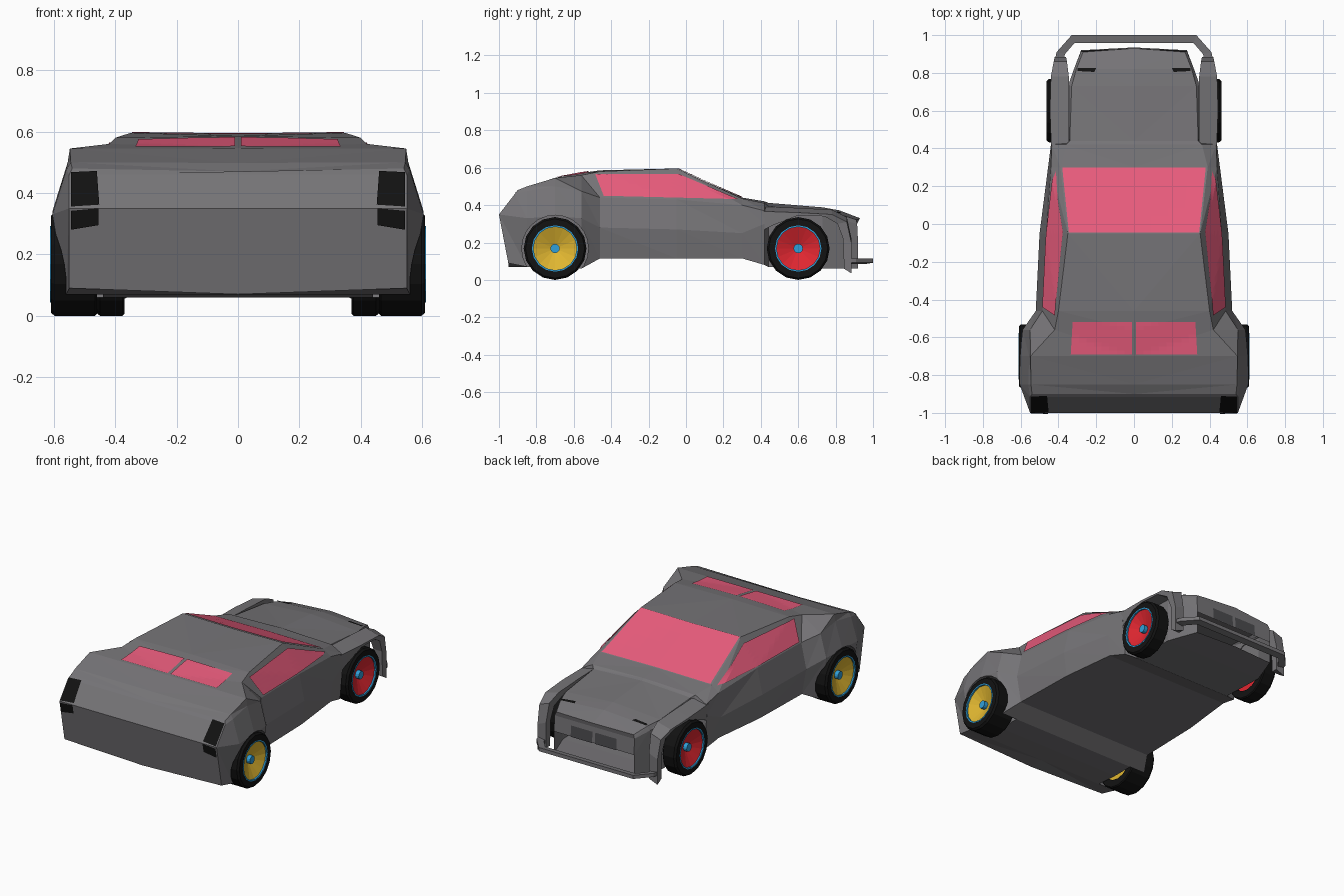
import bpy, bmesh, math
from mathutils import Vector
from mathutils.bvhtree import BVHTree

if "Cube" in bpy.data.objects:
    bpy.data.objects.remove(bpy.data.objects["Cube"])


def mat(name, rgb):
    m = bpy.data.materials.new(name)
    m.diffuse_color = (*rgb, 1)
    m.use_nodes = True
    m.node_tree.nodes["Principled BSDF"].inputs["Base Color"].default_value = m.diffuse_color
    return m


PAINT = mat("grey_paint", (0.18, 0.175, 0.185))
BLACK = mat("black", (0.006, 0.006, 0.006))
GLASS = mat("pink_glass", (0.8, 0.105, 0.2))
YELLOW = mat("yellow", (0.75, 0.47, 0.03))
RED = mat("red", (0.75, 0.02, 0.03))
BLUE = mat("blue", (0.03, 0.35, 0.7))
DARK = mat("dark_grey", (0.07, 0.07, 0.075))


def finish(name, bm, material=None, recalc=True):
    if recalc:
        bmesh.ops.recalc_face_normals(bm, faces=bm.faces)
    me = bpy.data.meshes.new(name)
    bm.to_mesh(me)
    bm.free()
    ob = bpy.data.objects.new(name, me)
    bpy.context.collection.objects.link(ob)
    if material:
        me.materials.append(material)
    return ob


def loft(name, rings, caps=None, material=None, closed=False, tri=False):
    """Skin equal-sized rings; caps lists the index groups that close both ends."""
    bm = bmesh.new()
    vs = [[bm.verts.new(p) for p in r] for r in rings]
    n = len(rings[0])
    pairs = list(zip(vs, vs[1:])) + ([(vs[-1], vs[0])] if closed else [])
    for a, b in pairs:
        for i in range(n):
            q = (a[i], a[(i + 1) % n], b[(i + 1) % n], b[i])
            if not tri:
                bm.faces.new(q)
            else:  # mirrored diagonals keep both sides alike
                k = 1 if i < n // 2 else 0
                bm.faces.new((q[k], q[k + 1], q[k + 2]))
                bm.faces.new((q[k], q[k + 2], q[(k + 3) % 4]))
    if not closed:
        for end in (vs[0], vs[-1]):
            for c in caps or [range(n)]:
                bm.faces.new([end[i] for i in c])
    return finish(name, bm, material)


def lathe(name, profile, centre, side, material, closed=False, seg=16):
    """Turn an (x, radius) profile about the axle."""
    rings = []
    for x, r in profile:
        rings.append([(side * x, centre[0] + r * math.cos(2 * math.pi * i / seg),
                       centre[1] + r * math.sin(2 * math.pi * i / seg)) for i in range(seg)])
    return loft(name, rings, None, material, closed)


# Body stations: y, then x,z of sill, waist, shoulder, roof edge, and centre-line z
STATIONS = [
    (-0.95, .55, .09, .55, .35, .55, .46, .54, .48, .47),
    (-0.85, .56, .07, .605, .33, .56, .475, .545, .50, .498),
    (-0.70, .56, .06, .605, .34, .555, .50, .548, .545, .546),
    (-0.56, .55, .06, .59, .33, .55, .475, .42, .56, .572),
    (-0.46, .49, .115, .52, .28, .485, .44, .40, .58, .586),
    (-0.05, .48, .115, .50, .27, .465, .43, .35, .596, .592),
    (0.30, .44, .115, .455, .25, .44, .40, .39, .435, .44),
    (0.42, .42, .08, .44, .30, .435, .37, .36, .41, .42),
    (0.44, .35, .07, .35, .20, .35, .35, .34, .395, .412),
    (0.73, .35, .06, .35, .20, .35, .34, .33, .365, .388),
    (0.82, .318, .06, .318, .20, .318, .325, .305, .352, .372),
    (0.91, .28, .06, .28, .20, .28, .30, .27, .322, .33),
]
LEAN = {0: (0, 0, -.05, .035, .05, .05), 11: (.025, .01, .01, .005, 0, .02)}
rings = []
for k, (y, *v) in enumerate(STATIONS):
    half = [(0, v[1] - (.02 if k == 0 else 0))] + [(v[i], v[i + 1]) for i in (0, 2, 4, 6)] + [(0, v[8])]
    pts = [(x, y + d, z) for (x, z), d in zip(half, LEAN.get(k, (0,) * 6))]
    rings.append(pts + [(-x, yy, z) for x, yy, z in pts[4:0:-1]])
body = loft("body", rings, [(0, 1, 2, 8, 9), (2, 3, 7, 8), (3, 4, 5, 6, 7)], PAINT, tri=True)

tmp = bmesh.new()
tmp.from_mesh(body.data)
skin = BVHTree.FromBMesh(tmp)
tmp.free()


def panel(name, corners, axis, sign, material, n=8, lift=.005):
    """Lay a four-cornered panel on the body, projected along an axis."""
    bm = bmesh.new()
    grid = []
    c = [Vector(p) for p in corners]
    out = Vector([sign if i == axis else 0 for i in range(3)])
    for i in range(n + 1):
        row = []
        for j in range(n + 1):
            p = c[0].lerp(c[1], i / n).lerp(c[3].lerp(c[2], i / n), j / n)
            q = [p[0], p[1]]
            q.insert(axis, 2 * sign)
            hit = skin.ray_cast(Vector(q), -out)[0]
            if hit is None:
                q[axis] = .5 * sign
                hit = skin.find_nearest(Vector(q))[0]
            row.append(bm.verts.new(hit + out * lift))
        grid.append(row)
    for i in range(n):
        for j in range(n):
            f = bm.faces.new((grid[i][j], grid[i + 1][j], grid[i + 1][j + 1], grid[i][j + 1]))
            f.normal_update()
            if f.normal.dot(out) < 0:
                f.normal_flip()
    return finish(name, bm, material, recalc=False)


# Windscreen, then mirrored windows, lights and grille
panel("windscreen", [(-.345, -.045), (.345, -.045), (.38, .30), (-.38, .30)], 2, 1, GLASS)
for s, side in ((1, "right"), (-1, "left")):
    panel(side + "_side_window", [(-.485, .565), (-.04, .567), (.28, .432), (-.44, .45)], 0, s, GLASS, 14, .008)
    panel(side + "_rear_window", [(s * .01, -.69), (s * .335, -.69), (s * .325, -.52), (s * .01, -.52)], 2, 1, GLASS)
    panel(side + "_upper_tail_light", [(s * .452, .362), (s * .545, .356), (s * .545, .468), (s * .46, .472)], 1, -1, BLACK)
    panel(side + "_lower_tail_light", [(s * .455, .295), (s * .545, .28), (s * .545, .342), (s * .455, .35)], 1, -1, BLACK)
    panel(side + "_grille", [(s * .01, .20), (s * .16, .20), (s * .16, .27), (s * .01, .27)], 1, 1, DARK, 3)
    panel(side + "_headlight_slot", [(s * .21, .805), (s * .30, .81), (s * .30, .825), (s * .20, .825)], 2, 1, BLACK, 3)

# Rear wheel arches
for s in (1, -1):
    cutter = lathe("arch_cutter", [(.44, .178), (.75, .178)], (-.70, .168), s, None, seg=24)
    cutter.hide_render = True
    mod = body.modifiers.new("arch", 'BOOLEAN')
    mod.operation, mod.solver, mod.object = 'DIFFERENCE', 'EXACT', cutter
    bpy.context.view_layer.update()
    cut = bpy.data.meshes.new_from_object(body.evaluated_get(bpy.context.evaluated_depsgraph_get()))
    body.modifiers.clear()
    body.data = cut
    bpy.data.objects.remove(cutter)

# Front fenders: a band arching over the wheel (outer y,z / inner y,z / inner x / outer x)
FENDER = [
    (.36, .395, .38, .25, .345, .435), (.46, .39, .46, .29, .345, .44),
    (.60, .385, .60, .345, .345, .445), (.78, .375, .74, .34, .345, .44),
    (.86, .335, .81, .30, .355, .425), (.885, .22, .84, .22, .36, .42),
    (.885, .06, .845, .06, .36, .42)]
for s, side in ((1, "right"), (-1, "left")):
    loft(side + "_front_fender", [[(s * a, yo, zo), (s * b, yo, zo - .025), (s * b, yi, zi), (s * a, yi, zi)]
                                  for yo, zo, yi, zi, a, b in FENDER], None, PAINT)

# Front bumper lip
lip = [(.42, .86, .375, .86), (.41, .91, .365, .90), (.33, 1.0, .315, .958)]
lip += [(-a, b, -c, d) for a, b, c, d in reversed(lip)]
loft("front_lip", [[(a, b, .115), (a, b, .092), (c, d, .085), (c, d, .108)] for a, b, c, d in lip], None, PAINT)

# Wheels: centre y, inner x, outer x, rim colour
for pos, y, xi, xo, colour in (("rear", -.70, .46, .61, YELLOW), ("front", .60, .37, .462, RED)):
    for s, side in ((1, "right"), (-1, "left")):
        c, nm = (y, .168), f"{pos}_{side}_"
        lathe(nm + "tyre", [(xi, .118), (xi, .162), (xi + .006, .168), (xo - .012, .168), (xo, .158), (xo, .122),
                            (xo - .01, .118)], c, s, BLACK, True)
        lathe(nm + "rim_ring", [(xo - .012, .116), (xo - .012, .124), (xo + .002, .124), (xo + .002, .116)], c, s, BLUE, True)
        lathe(nm + "rim", [(xi + .01, .119), (xo - .006, .119), (xo - .045, .024)], c, s, colour)
        lathe(nm + "hub", [(xo - .06, .025), (xo - .02, .025)], c, s, BLUE, seg=12)
